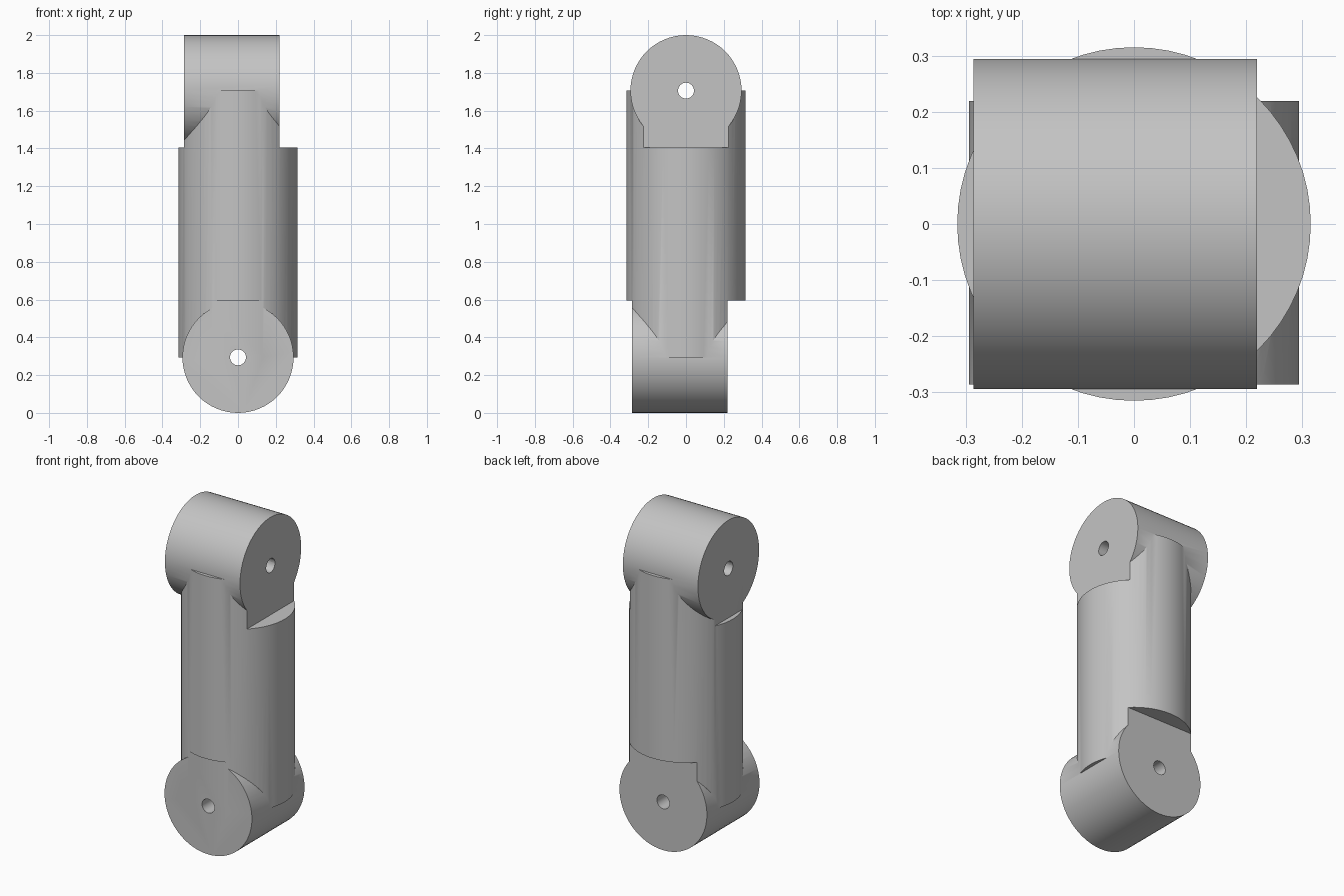
import bpy
import math
from mathutils import Matrix

if "Cube" in bpy.data.objects:
    bpy.data.objects.remove(bpy.data.objects["Cube"], do_unlink=True)

COLUMN_R, BARREL_R, PIN_R = 0.315, 0.294, 0.042
LOW_Z, HIGH_Z = 0.294, 1.706      # pivot heights
NEAR, FAR = -0.286, 0.219         # barrel end faces
CUT = 0.3                         # ledge distance from a pivot

grey = bpy.data.materials.new("light grey")
grey.use_nodes = True
colour = (0.55, 0.55, 0.55, 1)
grey.diffuse_color = colour
grey.node_tree.nodes["Principled BSDF"].inputs["Base Color"].default_value = colour


def cylinder(name, radius, start, end, axis, height=0.0, sides=64):
    """Cylinder from start to end along one axis."""
    bpy.ops.mesh.primitive_cylinder_add(vertices=sides, radius=radius, depth=end - start)
    ob = bpy.context.object
    ob.name = name
    middle = (start + end) / 2
    turn = {"x": Matrix.Rotation(math.pi / 2, 4, "Y"),
            "y": Matrix.Rotation(math.pi / 2, 4, "X"),
            "z": Matrix.Identity(4)}[axis]
    place = {"x": (middle, 0, height), "y": (0, middle, height), "z": (0, 0, middle)}[axis]
    ob.data.transform(Matrix.Translation(place) @ turn)
    ob.data.materials.append(grey)
    return ob


def block(low, high):
    """Box cutter between two corners."""
    bpy.ops.mesh.primitive_cube_add(size=1)
    ob = bpy.context.object
    ob.hide_render = True
    size = [b - a for a, b in zip(low, high)]
    centre = [(a + b) / 2 for a, b in zip(low, high)]
    ob.data.transform(Matrix.Translation(centre) @ Matrix.Diagonal((*size, 1)))
    ob.data.materials.append(grey)
    return ob


def combine(target, other, operation):
    mod = target.modifiers.new("join", "BOOLEAN")
    mod.operation = operation
    mod.solver = "EXACT"
    mod.object = other
    bpy.context.view_layer.objects.active = target
    bpy.ops.object.modifier_apply(modifier=mod.name)
    bpy.data.objects.remove(other, do_unlink=True)


# Upright column with ledges beside each barrel
link = cylinder("link_arm", COLUMN_R, LOW_Z, HIGH_Z, "z")
for a, b in ((FAR, 1), (-1, NEAR)):
    combine(link, block((a, -1, HIGH_Z - CUT), (b, 1, 3)), "DIFFERENCE")
    combine(link, block((-1, a, -1), (1, b, LOW_Z + CUT)), "DIFFERENCE")

# Crossed pivot barrels and their pin holes
for axis, height in (("x", HIGH_Z), ("y", LOW_Z)):
    combine(link, cylinder("barrel", BARREL_R, NEAR, FAR, axis, height), "UNION")
for axis, height in (("x", HIGH_Z), ("y", LOW_Z)):
    combine(link, cylinder("pin", PIN_R, -1, 1, axis, height, 32), "DIFFERENCE")

# Smooth curved walls, sharp rims
bpy.ops.object.select_all(action="DESELECT")
link.select_set(True)
bpy.context.view_layer.objects.active = link
bpy.ops.object.shade_smooth_by_angle(angle=math.radians(30))
